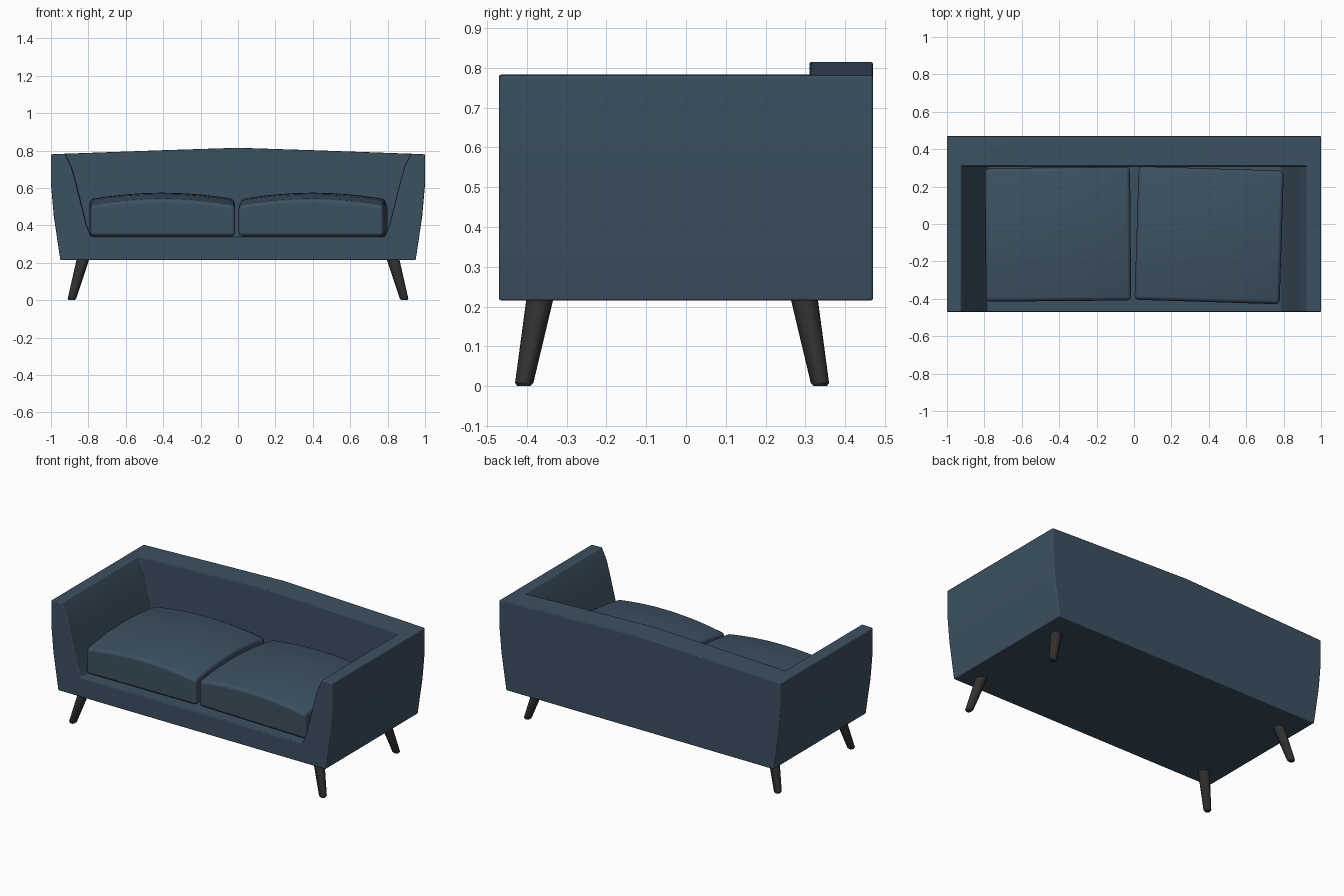
import bpy, bmesh, math
from mathutils import Vector

if "Cube" in bpy.data.objects:
    bpy.data.objects.remove(bpy.data.objects["Cube"])


def material(name, color):
    m = bpy.data.materials.new(name)
    m.diffuse_color = (*color, 1)
    m.use_nodes = True
    m.node_tree.nodes["Principled BSDF"].inputs["Base Color"].default_value = m.diffuse_color
    return m


fabric = material("blue_fabric", (0.045, 0.082, 0.12))
wood = material("dark_wood", (0.03, 0.03, 0.03))


def add_object(name, bm, mat):
    bmesh.ops.recalc_face_normals(bm, faces=bm.faces)
    me = bpy.data.meshes.new(name)
    bm.to_mesh(me)
    bm.free()
    me.materials.append(mat)
    ob = bpy.data.objects.new(name, me)
    bpy.context.collection.objects.link(ob)
    return ob


def extrude_outline(name, half, y0, y1, mat):
    """Mirror a right-hand (x, z) outline in x and extrude it from y0 to y1."""
    pts = half + [(-x, z) for x, z in reversed(half) if x > 0]
    bm = bmesh.new()
    face = bm.faces.new([bm.verts.new((x, y0, z)) for x, z in pts])
    ext = bmesh.ops.extrude_face_region(bm, geom=[face])
    moved = [v for v in ext["geom"] if isinstance(v, bmesh.types.BMVert)]
    bmesh.ops.translate(bm, vec=(0, y1 - y0, 0), verts=moved)
    return add_object(name, bm, mat)


def smooth(ob, angle=50):
    bpy.ops.object.select_all(action='DESELECT')
    ob.select_set(True)
    bpy.context.view_layer.objects.active = ob
    bpy.ops.object.shade_smooth_by_angle(angle=math.radians(angle))


def bevel(ob, width, segments):
    b = ob.modifiers.new("Bevel", 'BEVEL')
    b.width, b.segments = width, segments
    b.limit_method, b.angle_limit = 'ANGLE', math.radians(35)
    b.harden_normals = True


# Flared frame: solid block with the seating space cut away
frame = extrude_outline("sofa_frame", [
    (0, 0.815), (0.4, 0.802), (0.93, 0.783), (1.0, 0.78), (1.0, 0.62),
    (0.985, 0.45), (0.95, 0.215)], -0.47, 0.47, fabric)
cutter = extrude_outline("seat_space_cutter", [
    (0.94, 0.95), (0.925, 0.785), (0.89, 0.71), (0.865, 0.62), (0.835, 0.5),
    (0.81, 0.4), (0.785, 0.34)], -0.7, 0.31, fabric)
cut = frame.modifiers.new("SeatSpace", 'BOOLEAN')
cut.operation, cut.object, cut.solver = 'DIFFERENCE', cutter, 'EXACT'
bpy.context.view_layer.objects.active = frame
frame.select_set(True)
bpy.ops.object.modifier_apply(modifier="SeatSpace")
bpy.data.objects.remove(cutter)
bevel(frame, 0.022, 2)
smooth(frame)


# Crowned seat cushions
def cushion(name, x, y, turn):
    sx, sy, z0, z1 = 0.388, 0.357, 0.342, 0.505
    bm = bmesh.new()
    bmesh.ops.create_cube(bm, size=2)
    bmesh.ops.subdivide_edges(bm, edges=bm.edges[:], cuts=7, use_grid_fill=True)
    for v in bm.verts:
        u, w, t = v.co.x, v.co.y, (v.co.z + 1) / 2
        crown = 0.035 * ((1 - u * u) + (1 - w * w)) * t
        v.co = Vector((u * sx, w * sy, z0 + (z1 - z0) * t + crown))
    ob = add_object(name, bm, fabric)
    ob.location = (x, y, 0)
    ob.rotation_euler.z = math.radians(turn)
    bevel(ob, 0.025, 2)
    smooth(ob)


cushion("left_seat_cushion", -0.406, -0.055, 0.5)
cushion("right_seat_cushion", 0.402, -0.06, -1.8)


# Splayed tapered legs
def leg(name, sx, sy):
    rings = [(0, 0.016), (0.008, 0.023), (0.24, 0.035)]
    n = 12
    bm = bmesh.new()
    loops = []
    for z, r in rings:
        k = z / 0.215
        cx, cy = sx * (0.89 - 0.06 * k), -0.035 + sy * (0.373 - 0.04 * k)
        loops.append([bm.verts.new((cx + r * math.cos(a), cy + r * math.sin(a), z))
                      for a in (i * math.tau / n for i in range(n))])
    for a, b in zip(loops, loops[1:]):
        for i in range(n):
            bm.faces.new((a[i], a[(i + 1) % n], b[(i + 1) % n], b[i]))
    bm.faces.new(loops[0])
    bm.faces.new(loops[-1])
    smooth(add_object(name, bm, wood), 40)


for sx, side in ((-1, "left"), (1, "right")):
    for sy, end in ((-1, "front"), (1, "back")):
        leg(f"{end}_{side}_leg", sx, sy)
